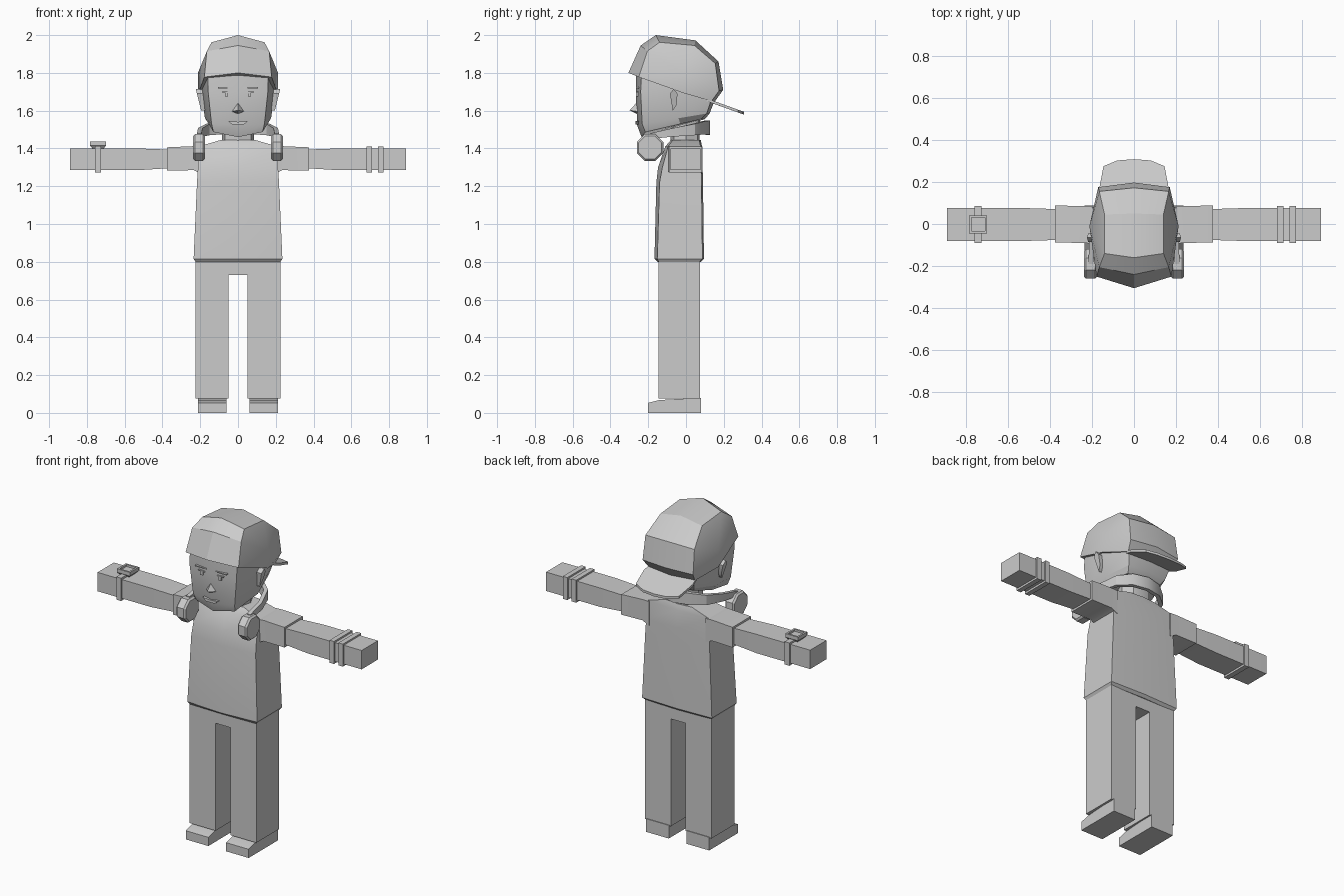
import bpy, bmesh, math
from mathutils import Vector

if "Cube" in bpy.data.objects:
    bpy.data.objects.remove(bpy.data.objects["Cube"])

grey = bpy.data.materials.new("plain_grey")
grey.diffuse_color = (0.6, 0.6, 0.6, 1)
grey.use_nodes = True
grey.node_tree.nodes["Principled BSDF"].inputs["Base Color"].default_value = grey.diffuse_color


def loft(name, rings, smooth=30):
    """Skin a list of closed rings and cap both ends."""
    bm = bmesh.new()
    vs = [[bm.verts.new(p) for p in r] for r in rings]
    n = len(rings[0])
    for a, b in zip(vs, vs[1:]):
        for i in range(n):
            j = (i + 1) % n
            bm.faces.new((a[i], a[j], b[j], b[i]))
    bm.faces.new(vs[0][::-1])
    bm.faces.new(vs[-1])
    return finish(name, bm, smooth)


def finish(name, bm, smooth=30):
    bmesh.ops.remove_doubles(bm, verts=bm.verts, dist=0.0005)
    bmesh.ops.recalc_face_normals(bm, faces=bm.faces)
    me = bpy.data.meshes.new(name)
    bm.to_mesh(me)
    bm.free()
    me.materials.append(grey)
    me.shade_smooth()
    me.set_sharp_from_angle(angle=math.radians(smooth))
    ob = bpy.data.objects.new(name, me)
    bpy.context.collection.objects.link(ob)
    return ob


def mirror(half):
    """Complete a half ring that starts and ends on x = 0."""
    return half + [(-x, y, z) for x, y, z in half[-2:0:-1]]


def box(name, x0, x1, y0, y1, z0, z1):
    return loft(name, [[(x0, y0, z), (x1, y0, z), (x1, y1, z), (x0, y1, z)] for z in (z0, z1)])


def tube_x(name, stations):
    """Box-section tube along x; stations are (x, y0, y1, z0, z1)."""
    return loft(name, [[(x, a, c), (x, b, c), (x, b, d), (x, a, d)] for x, a, b, c, d in stations])


# shirt body: z, half width, front, front corner, back
loft("shirt", [mirror([(0, f, z), (w, c, z), (w, b - .008, z), (0, b, z)]) for z, w, f, c, b in (
    (.80, .225, -.15, -.145, .08), (.815, .235, -.167, -.152, .095), (1.22, .217, -.157, -.14, .09),
    (1.30, .212, -.148, -.125, .088), (1.41, .21, -.11, -.095, .085), (1.445, .09, -.08, -.07, .078))])

# neck
loft("neck", [mirror([(0, f, z), (.07, f + .02, z), (.085, 0, z), (.055, b - .01, z), (0, b, z)])
              for z, f, b in ((1.40, -.08, .07), (1.58, -.09, .075))])

# trousers and shoes
box("trouser_hips", -.225, .225, -.145, .075, .73, .81)
for s, side in ((-1, "left"), (1, "right")):
    xs = sorted((s * .05, s * .225))
    box("trouser_leg_" + side, xs[0], xs[1], -.145, .075, .075, .74)
    prof = ((-.2, 0), (.08, 0), (.08, .08), (-.14, .068), (-.2, .053))
    loft("shoe_" + side, [[(s * x, y, z) for y, z in prof] for x in (.06, .212)])

    # sleeve and bare arm
    tube_x("sleeve_" + side, [(s * .19, -.095, .085, 1.265, 1.41), (s * .235, -.09, .085, 1.285, 1.412),
                              (s * .375, -.088, .088, 1.283, 1.406)])
    tube_x("arm_" + side, [(s * .34, -.075, .07, 1.297, 1.393), (s * .53, -.081, .076, 1.285, 1.4),
                           (s * .89, -.081, .076, 1.285, 1.4)])

    # ear
    ear = ((-.085, 1.69), (-.065, 1.715), (-.045, 1.69), (-.05, 1.63), (-.07, 1.6))
    loft("ear_" + side, [[(s * .17, y, z) for y, z in ear],
                         [(s * (.195 + (z - 1.6) * .25), y, z) for y, z in ear]])

    # eye, eyelash and brow plates
    for part, x0, x1, z0, z1 in (("eye", .052, .07, 1.675, 1.697), ("eyelid", .04, .085, 1.697, 1.702),
                                 ("brow", .03, .105, 1.718, 1.724)):
        xs = sorted((s * x0, s * x1))
        box(part + "_" + side, xs[0], xs[1], -.265, -.24, z0, z1)

    # headphone cup with a rounded-off rim
    loft("headphone_cup_" + side, [
        [(s * x, -.19 + r * math.cos(math.pi * (k + .5) / 4), 1.405 + r * math.sin(math.pi * (k + .5) / 4))
         for k in range(8)] for x, r in ((.175, .066), (.185, .076), (.228, .076), (.238, .066))])

# headphone band behind the neck
half = [(.205, -.19, 1.465, .03), (.2, -.07, 1.485, .045), (.16, .04, 1.50, .06), (.09, .095, 1.51, .07), (0, .115, 1.51, .075)]
rings = []
for x, y, z, h in half + [(-x, y, z, h) for x, y, z, h in half[-2::-1]]:
    n = Vector((x, y + .07, 0)).normalized() * .012
    if y < -.1:
        n = Vector((math.copysign(.012, x), 0, 0))
    rings.append([(x + k * n.x, y + k * n.y, z + m * h / 2) for k, m in ((-1, -1), (1, -1), (1, 1), (-1, 1))])
loft("headphone_band", rings)

# wrist bands and square watch
for i, x in enumerate((.68, .74)):
    tube_x("wrist_band_%d" % (i + 1), [(x, -.09, .086, 1.273, 1.41), (x + .03, -.09, .086, 1.273, 1.41)])
tube_x("watch_strap", [(-.757, -.09, .086, 1.273, 1.412), (-.725, -.09, .086, 1.273, 1.412)])


def square(h, z):
    return [(-.741 + a * h, -.002 + b * h, z) for a, b in ((-1, -1), (1, -1), (1, 1), (-1, 1))]


loft("watch_case", [square(.03, 1.40), square(.043, 1.415), square(.043, 1.437),
                    square(.032, 1.437), square(.032, 1.425)])

# head: front, cheek, temple, rear corner, back
loft("head", [mirror(r) for r in (
    [(0, -.235, 1.46), (.13, -.215, 1.487), (.155, -.03, 1.53), (.11, .08, 1.555), (0, .10, 1.555)],
    [(0, -.258, 1.52), (.14, -.232, 1.53), (.175, -.04, 1.56), (.13, .11, 1.585), (0, .125, 1.585)],
    [(0, -.266, 1.70), (.158, -.24, 1.70), (.195, -.04, 1.70), (.155, .145, 1.69), (0, .165, 1.69)],
    [(0, -.266, 1.81), (.16, -.235, 1.81), (.19, -.04, 1.79), (.15, .13, 1.80), (0, .15, 1.80)])], 25)

# nose
bm = bmesh.new()
v = [bm.verts.new(p) for p in ((0, -.258, 1.645), (-.036, -.25, 1.595), (0, -.25, 1.578),
                               (.036, -.25, 1.595), (0, -.3, 1.602))]
for i in range(4):
    bm.faces.new((v[i], v[(i + 1) % 4], v[4]))
bm.faces.new(v[:4])
finish("nose", bm)

# mouth
lips = ((-.052, 1.545), (-.03, 1.526), (.03, 1.526), (.052, 1.545), (0, 1.541))
loft("mouth", [[(x, y, z) for x, z in lips] for y in (-.245, -.268)])

# cap: centre, corner and side columns, running front to back
mid = [(0, -.305, 1.80), (0, -.24, 1.945), (0, -.16, 2.0), (0, .05, 1.972), (0, .172, 1.86), (0, .197, 1.71), (0, .15, 1.645)]
corner = [(.178, -.25, 1.778), (.165, -.205, 1.915), (.14, -.14, 1.962), (.14, .045, 1.945),
          (.165, .155, 1.85), (.17, .175, 1.705), (.155, .135, 1.65)]
rim, top = (.21, -.01, 1.692), (.212, -.01, 1.80)
side = [rim, top, top, top, top, top, rim]
bm = bmesh.new()


def face(pts):
    pts = list(dict.fromkeys(pts))
    if len(pts) > 2:
        bm.faces.new([bm.verts.new(p) for p in pts])


for s in (1, -1):
    def m(p):
        return (s * p[0], p[1], p[2])
    for i in range(6):
        for a, b in ((mid, corner), (corner, side)):
            face([m(a[i]), m(b[i]), m(b[i + 1]), m(a[i + 1])])
    # underside
    hub = (0, -.01, 1.705)
    for a, b in ((mid[0], corner[0]), (corner[0], rim), (rim, corner[6]), (corner[6], mid[6])):
        face([m(a), m(b), hub])
finish("cap", bm, 32)

# cap brim, sloping down at the back
plan = [(0, .09), (.15, .09), (.165, .17), (.145, .275), (.08, .302), (0, .308)]
loft("cap_brim", [mirror([(x, y, 1.672 - (y - .09) * .36 - d) for x, y in plan]) for d in (0, .015)])
